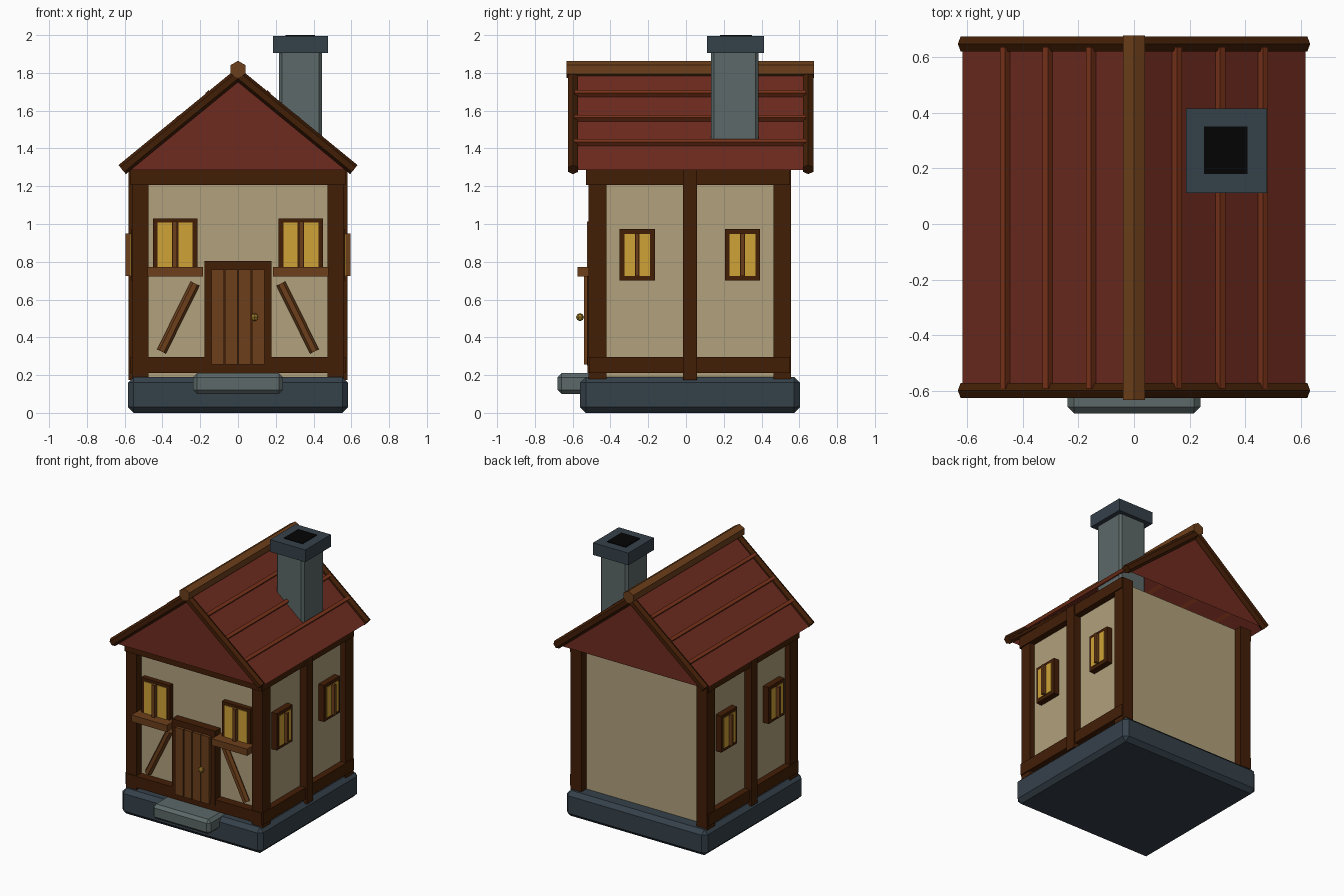
import bpy, bmesh, math
from mathutils import Vector, Matrix

if "Cube" in bpy.data.objects:
    bpy.data.objects.remove(bpy.data.objects["Cube"])


def material(name, rgb):
    m = bpy.data.materials.new(name)
    lin = [((c / 255 + 0.055) / 1.055) ** 2.4 if c > 10 else c / 255 / 12.92 for c in rgb]
    m.diffuse_color = (*lin, 1)
    m.use_nodes = True
    m.node_tree.nodes["Principled BSDF"].inputs["Base Color"].default_value = m.diffuse_color
    return m


CREAM = material("cream plaster", (178, 161, 124))
SLATE = material("slate", (53, 65, 74))
STONE = material("grey stone", (92, 104, 104))
RED = material("roof red", (111, 43, 31))
RUST = material("rust batten", (124, 52, 26))
DARK = material("dark timber", (66, 30, 6))
BROWN = material("brown timber", (109, 63, 26))
YELLOW = material("window yellow", (207, 163, 55))
BLACK = material("soot black", (4, 4, 4))
BRASS = material("brass", (165, 130, 45))


def finish(name, bm, mat):
    bmesh.ops.recalc_face_normals(bm, faces=bm.faces[:])
    mesh = bpy.data.meshes.new(name)
    bm.to_mesh(mesh)
    bm.free()
    mesh.materials.append(mat)
    ob = bpy.data.objects.new(name, mesh)
    bpy.context.collection.objects.link(ob)
    return ob


def box(name, x, y, z, mat, bevel=0.0, rot=None):
    """Box from (min, max) ranges, optionally chamfered or turned about its centre."""
    bm = bmesh.new()
    bmesh.ops.create_cube(bm, size=1)
    size = [abs(r[1] - r[0]) for r in (x, y, z)]
    centre = Vector([(r[0] + r[1]) / 2 for r in (x, y, z)])
    bmesh.ops.scale(bm, vec=size, verts=bm.verts[:])
    if bevel:
        bmesh.ops.bevel(bm, geom=bm.edges[:], offset=bevel, segments=1, affect='EDGES')
    mat4 = Matrix.Translation(centre) @ (rot or Matrix())
    bmesh.ops.transform(bm, matrix=mat4, verts=bm.verts[:])
    return finish(name, bm, mat)


def hex_beam(name, a, b, r, mat):
    """Six-sided pole from a to b with one corner pointing up."""
    a, b = Vector(a), Vector(b)
    d = (b - a).normalized()
    side = d.cross(Vector((0, 0, 1))).normalized()
    up = side.cross(d)
    bm = bmesh.new()
    rings = []
    for p in (a, b):
        rings.append([bm.verts.new(p + r * (up * math.cos(i * math.pi / 3) + side * math.sin(i * math.pi / 3)))
                      for i in range(6)])
    for i in range(6):
        j = (i + 1) % 6
        bm.faces.new((rings[0][i], rings[0][j], rings[1][j], rings[1][i]))
    for ring in rings:
        bm.faces.new(ring)
    return finish(name, bm, mat)


def span(s, lo, hi):
    """Mirror a range to the left or right side."""
    return tuple(sorted((s * lo, s * hi)))


# Foundation, doorstep and plaster walls
box("foundation", (-0.582, 0.582), (-0.56, 0.603), (0, 0.19), SLATE, 0.03)
box("doorstep", (-0.238, 0.238), (-0.68, -0.45), (0.10, 0.21), STONE, 0.022)
box("walls", (-0.522, 0.522), (-0.46, 0.495), (0.15, 1.288), CREAM)

# Front beams
box("front_lower_beam", (-0.56, 0.56), (-0.522, -0.44), (0.21, 0.295), DARK)
box("front_upper_beam", (-0.565, 0.565), (-0.53, -0.44), (1.207, 1.288), DARK)

for s, label in ((-1, "left"), (1, "right")):
    # Timber frame
    for y, end in (((-0.516, -0.422), "front"), ((0.463, 0.556), "back")):
        box(f"{label}_{end}_post", span(s, 0.475, 0.562), y, (0.18, 1.288), DARK)
    box(f"{label}_middle_post", span(s, 0.49, 0.58), (-0.017, 0.058), (0.175, 1.288), DARK)
    box(f"{label}_lower_beam", span(s, 0.49, 0.57), (-0.513, 0.551), (0.21, 0.297), DARK)
    box(f"{label}_upper_beam", span(s, 0.49, 0.57), (-0.526, 0.551), (1.207, 1.288), DARK)

    # Diagonal front brace
    hex_beam(f"{label}_brace", (s * 0.405, -0.478, 0.325), (s * 0.227, -0.478, 0.685), 0.026, BROWN)

    # Front window: frame, panes, mullion and sill
    box(f"{label}_window_frame", span(s, 0.215, 0.45), (-0.497, -0.45), (0.76, 1.03), DARK)
    for i, x in enumerate(((0.24, 0.316), (0.35, 0.425))):
        box(f"{label}_window_pane_{i}", span(s, *x), (-0.502, -0.494), (0.77, 1.008), YELLOW)
    box(f"{label}_window_mullion", span(s, 0.322, 0.346), (-0.524, -0.49), (0.77, 1.012), BROWN)
    box(f"{label}_window_sill", span(s, 0.185, 0.478), (-0.575, -0.45), (0.722, 0.772), BROWN)

    # Side windows
    for n, yc in enumerate((-0.258, 0.299)):
        tag = f"{label}_side_window_{n}"
        box(f"{tag}_frame", span(s, 0.51, 0.567), (yc - 0.093, yc + 0.093), (0.70, 0.973), DARK)
        for i, e in enumerate((-1, 1)):
            box(f"{tag}_pane_{i}", span(s, 0.564, 0.572), span(1, yc + e * 0.013, yc + e * 0.068),
                (0.725, 0.948), YELLOW)
        box(f"{tag}_mullion", span(s, 0.54, 0.596), (yc - 0.010, yc + 0.010), (0.724, 0.95), BROWN)

    # Door jamb
    box(f"{label}_door_jamb", span(s, 0.143, 0.178), (-0.523, -0.45), (0.25, 0.805), DARK)

# Door: lintel, dark backing, four planks and a knob
box("door_lintel", (-0.143, 0.143), (-0.523, -0.45), (0.76, 0.805), DARK)
box("door_backing", (-0.143, 0.143), (-0.518, -0.45), (0.25, 0.76), DARK)
for i in range(4):
    x = -0.143 + i * 0.0715
    box(f"door_plank_{i}", (x + 0.003, x + 0.0685), (-0.541, -0.50), (0.256, 0.758), BROWN)
bm = bmesh.new()
bmesh.ops.create_uvsphere(bm, u_segments=6, v_segments=4, radius=0.021,
                          matrix=Matrix.Translation((0.088, -0.561, 0.507)))
finish("door_knob", bm, BRASS)

# Roof: triangular prism, open underneath
APEX, EAVE, HALF = 1.802, 1.285, 0.616
SLOPE = (APEX - EAVE) / HALF
ANGLE = math.atan(SLOPE)
bm = bmesh.new()
ends = [[bm.verts.new((x, y, z)) for x, z in ((-HALF, EAVE), (0, APEX), (HALF, EAVE))] for y in (-0.60, 0.643)]
bm.faces.new(ends[0])
bm.faces.new(ends[1])
for i in (0, 1):
    bm.faces.new((ends[0][i], ends[1][i], ends[1][i + 1], ends[0][i + 1]))
finish("roof", bm, RED)

# Ridge, verge poles and battens
hex_beam("ridge_beam", (0, -0.632, 1.818), (0, 0.677, 1.818), 0.046, BROWN)
for s, label in ((-1, "left"), (1, "right")):
    for y, end in ((-0.598, "front"), (0.647, "back")):
        hex_beam(f"{label}_{end}_verge", (0, y, 1.79), (s * 0.613, y, 1.288), 0.031, DARK)
    for i, x in enumerate((0.155, 0.31, 0.463)):
        z = APEX - SLOPE * x + 0.018
        box(f"{label}_batten_{i}", (s * x - 0.012, s * x + 0.012), (-0.59, 0.635), (z - 0.014, z + 0.014),
            RUST, rot=Matrix.Rotation(s * ANGLE, 4, 'Y'))

# Chimney
box("chimney_shaft", (0.217, 0.444), (0.132, 0.385), (1.30, 1.93), STONE, 0.016)
box("chimney_cap", (0.186, 0.477), (0.112, 0.414), (1.904, 1.995), SLATE)
box("chimney_opening", (0.252, 0.407), (0.18, 0.35), (1.992, 2.0), BLACK)
